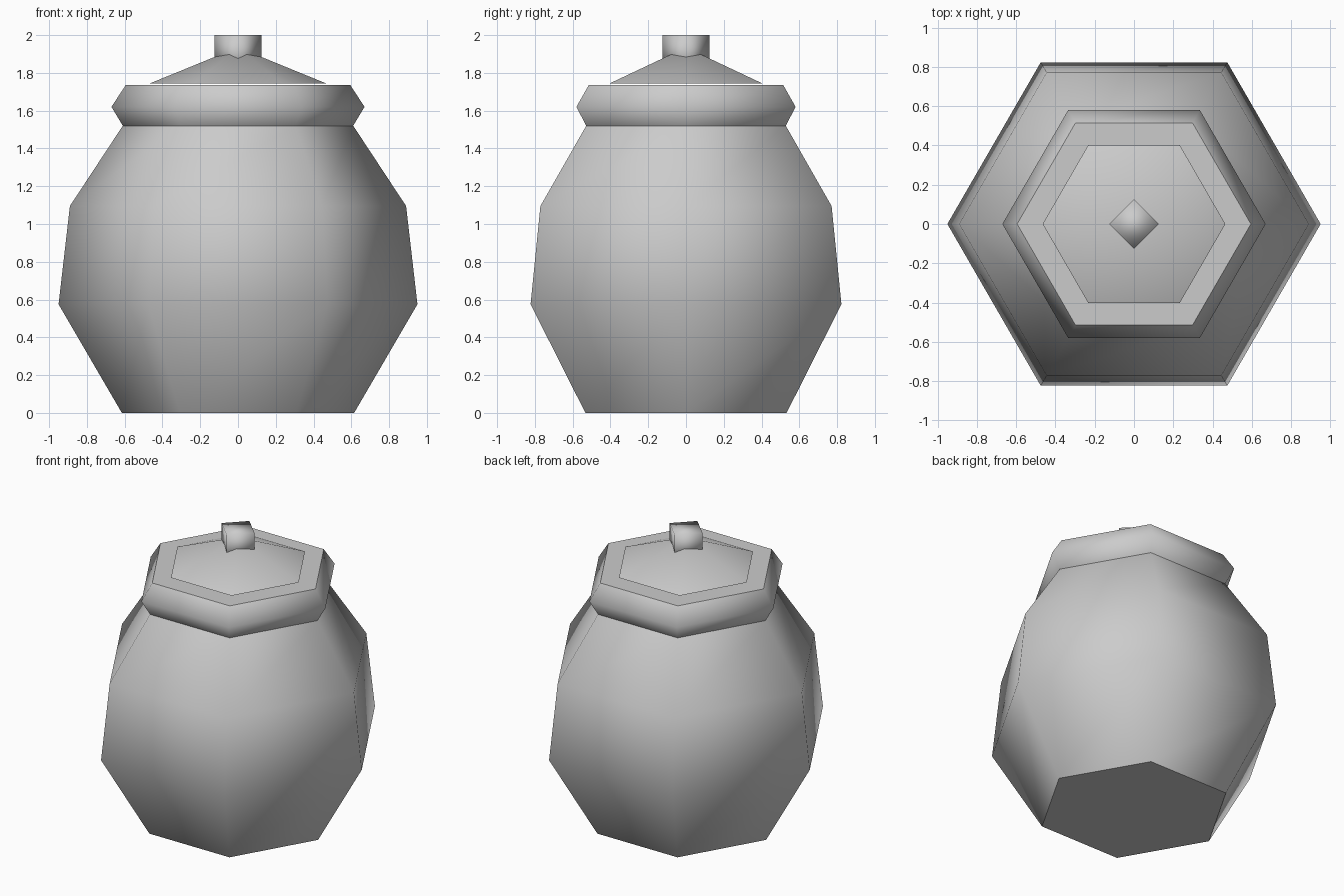
import bpy
import bmesh
import math

cube = bpy.data.objects.get("Cube")
if cube:
    bpy.data.objects.remove(cube, do_unlink=True)

clay = bpy.data.materials.new("grey_clay")
clay.use_nodes = True
GREY = (0.6, 0.6, 0.6, 1)
clay.diffuse_color = GREY
clay.node_tree.nodes["Principled BSDF"].inputs["Base Color"].default_value = GREY


def turned(name, profile, sides, sharp_caps=True):
    """Spin a (radius, height) profile into a closed, smooth-shaded solid."""
    bm = bmesh.new()
    rings = []
    for radius, z in profile:
        count = sides if radius > 0 else 1
        rings.append([bm.verts.new((radius * math.cos(math.tau * i / sides),
                                    radius * math.sin(math.tau * i / sides), z))
                      for i in range(count)])
    for low, high in zip(rings, rings[1:]):
        for i in range(sides):
            j = (i + 1) % sides
            if len(high) == 1:
                bm.faces.new((low[i], low[j], high[0]))
            else:
                bm.faces.new((low[i], low[j], high[j], high[i]))
    caps = [bm.faces.new(ring) for ring in (rings[0][::-1], rings[-1]) if len(ring) > 1]
    bmesh.ops.recalc_face_normals(bm, faces=bm.faces)
    for face in bm.faces:
        face.smooth = True
    if sharp_caps:
        for cap in caps:
            for edge in cap.edges:
                edge.smooth = False
    mesh = bpy.data.meshes.new(name)
    bm.to_mesh(mesh)
    bm.free()
    mesh.materials.append(clay)
    obj = bpy.data.objects.new(name, mesh)
    bpy.context.collection.objects.link(obj)
    return obj


# Six-sided jar with a collar, a floating lid and a square knob
turned("jar_body", [(0.615, 0), (0.95, 0.575), (0.89, 1.095), (0.61, 1.52)], 6)
turned("jar_collar", [(0.61, 1.52), (0.67, 1.62), (0.595, 1.735)], 6)
turned("lid", [(0.465, 1.745), (0, 1.935)], 6)
turned("lid_knob", [(0.125, 1.82), (0.125, 2.0)], 4, sharp_caps=False)
